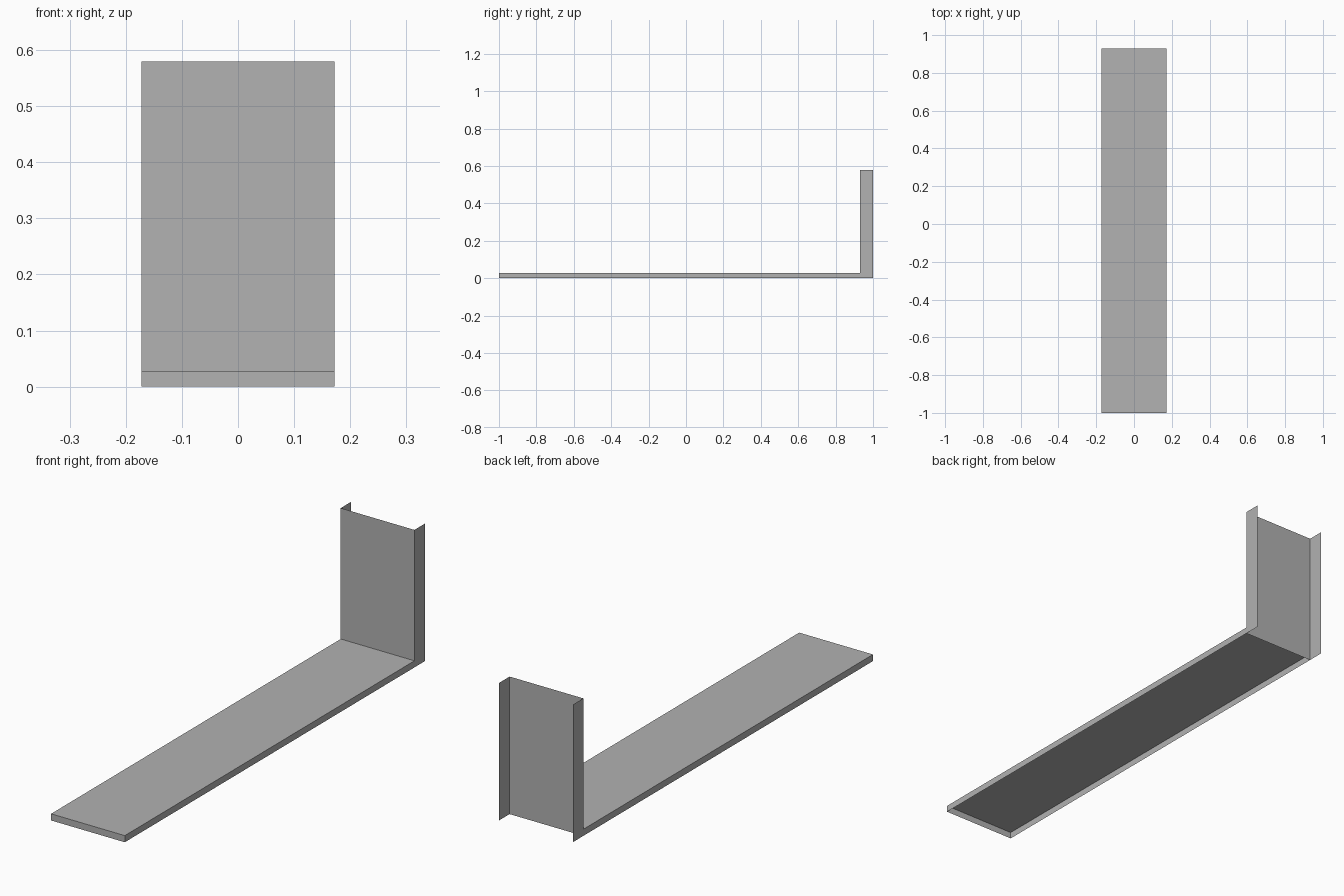
import bpy
import bmesh

if "Cube" in bpy.data.objects:
    bpy.data.objects.remove(bpy.data.objects["Cube"], do_unlink=True)

HALF_W = 0.172            # half width of the bracket
FRONT, BEND, BACK = -1.0, 0.93, 1.0
TRAY_Z, TOP_Z = 0.028, 0.58

steel = bpy.data.materials.new("plain grey steel")
steel.use_nodes = True
grey = (0.445, 0.445, 0.445, 1.0)
steel.diffuse_color = grey
steel.node_tree.nodes["Principled BSDF"].inputs["Base Color"].default_value = grey


def sheet(name, *outlines):
    """Make one thin sheet object from flat outlines."""
    bm = bmesh.new()
    for outline in outlines:
        bm.faces.new([bm.verts.new(p) for p in outline])
    bmesh.ops.remove_doubles(bm, verts=bm.verts[:], dist=0.0001)
    mesh = bpy.data.meshes.new(name)
    bm.to_mesh(mesh)
    bm.free()
    mesh.materials.append(steel)
    obj = bpy.data.objects.new(name, mesh)
    bpy.context.collection.objects.link(obj)


def across(y0, z0, y1, z1):
    """Full-width rectangle between two lines parallel to x."""
    return [(-HALF_W, y0, z0), (HALF_W, y0, z0), (HALF_W, y1, z1), (-HALF_W, y1, z1)]


# Shelf with its folded front lip
sheet("shelf", across(FRONT, TRAY_Z, BEND, TRAY_Z), across(FRONT, 0, FRONT, TRAY_Z))

# Upright plate, closing the back of the shelf
sheet("upright_plate", across(BEND, 0, BEND, TOP_Z))

# L-shaped sides: shelf lip and upright flange in one piece
profile = [(FRONT, 0), (BACK, 0), (BACK, TOP_Z), (BEND, TOP_Z), (BEND, TRAY_Z), (FRONT, TRAY_Z)]
for name, side in (("left_side", 1), ("right_side", -1)):
    sheet(name, [(side * HALF_W, y, z) for y, z in profile[::side]])
